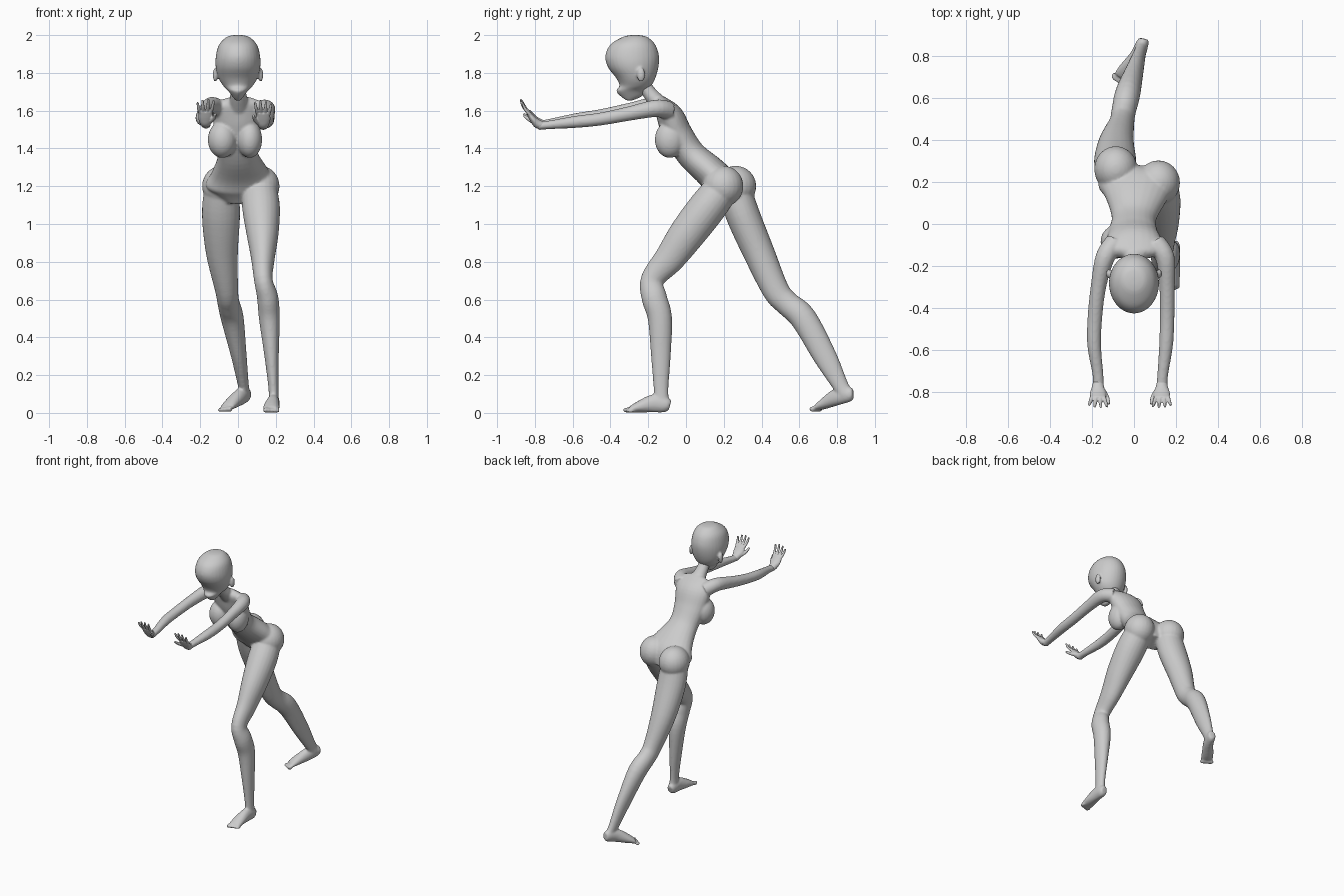
import bpy, bmesh, math
from mathutils import Vector, Matrix

X = Vector((1, 0, 0))


def spline(pts, steps=5):
    # smooth Catmull-Rom pass through the stations
    out = []
    for i in range(len(pts) - 1):
        p = [Vector(pts[max(0, min(len(pts) - 1, i + k))]) for k in (-1, 0, 1, 2)]
        for s in range(steps):
            t = s / steps
            out.append(0.5 * (2 * p[1] + (p[2] - p[0]) * t
                              + (2 * p[0] - 5 * p[1] + 4 * p[2] - p[3]) * t * t
                              + (3 * p[1] - p[0] - 3 * p[2] + p[3]) * t ** 3))
    return out + [Vector(pts[-1])]


def tube(bm, stations, ref=X, flat=False, seg=24):
    # elliptical loft; each station is x, y, z, side radius, depth radius
    st = spline(stations)
    cen = [Vector(s[:3]) for s in st]
    rings = []
    for i, s in enumerate(st):
        t = (cen[min(i + 1, len(st) - 1)] - cen[max(i - 1, 0)]).normalized()
        side = X if flat else (ref - t * ref.dot(t)).normalized()
        deep = Vector((0, 1, 0)) if flat else t.cross(side)
        rings.append([bm.verts.new(cen[i] + side * s[3] * math.cos(a) + deep * s[4] * math.sin(a))
                      for a in (2 * math.pi * k / seg for k in range(seg))])
    for a, b in zip(rings, rings[1:]):
        for k in range(seg):
            bm.faces.new((a[k], a[(k + 1) % seg], b[(k + 1) % seg], b[k]))
    bm.faces.new(rings[0])
    bm.faces.new(rings[-1])


def ball(bm, loc, size):
    bmesh.ops.create_uvsphere(bm, u_segments=24, v_segments=16, radius=1,
                              matrix=Matrix.Translation(loc) @ Matrix.Diagonal((*size, 1)))


def finish(bm, name, voxel, smooth):
    bmesh.ops.recalc_face_normals(bm, faces=bm.faces)
    me = bpy.data.meshes.new(name)
    bm.to_mesh(me)
    bm.free()
    ob = bpy.data.objects.new(name, me)
    bpy.context.collection.objects.link(ob)
    for p in me.polygons:
        p.use_smooth = True
    # fuse the overlapping parts into one skin
    r = ob.modifiers.new("fuse", 'REMESH')
    r.mode = 'VOXEL'
    r.voxel_size = voxel
    r.use_smooth_shade = True
    s = ob.modifiers.new("soften", 'SMOOTH')
    s.factor = 0.5
    s.iterations = smooth
    return ob


# torso, pelvis to shoulders
bm = bmesh.new()
tube(bm, [(.015, .225, 1.125, .10, .06), (.015, .19, 1.205, .185, .09), (.01, .13, 1.275, .15, .085),
          (0, .03, 1.365, .107, .078), (-.005, -.04, 1.47, .118, .078), (0, -.085, 1.57, .132, .072),
          (.005, -.13, 1.635, .125, .045), (.005, -.15, 1.66, .06, .03)])
# neck
tube(bm, [(.005, -.11, 1.60, .06, .05), (.003, -.165, 1.66, .048, .042),
          (0, -.205, 1.71, .04, .037), (0, -.25, 1.78, .042, .04)])
# breasts and buttocks
ball(bm, (-.083, -.085, 1.447), (.077, .08, .097))
ball(bm, (.062, -.085, 1.447), (.066, .08, .097))
ball(bm, (.117, .197, 1.2), (.103, .107, .108))
ball(bm, (-.087, .262, 1.2), (.103, .11, .108))

# forward leg
tube(bm, [(.112, .20, 1.2, .09, .09), (.122, .115, 1.09, .1, .1), (.13, .008, .95, .085, .096),
          (.132, -.085, .82, .063, .081), (.134, -.178, .705, .049, .062), (.157, -.168, .61, .056, .067),
          (.166, -.138, .5, .055, .064), (.178, -.133, .3, .038, .052), (.188, -.132, .12, .026, .039),
          (.19, -.128, .04, .03, .042)])
# trailing leg
tube(bm, [(-.087, .25, 1.2, .09, .09), (-.09, .30, 1.05, .101, .09), (-.085, .385, .85, .085, .083),
          (-.06, .475, .65, .061, .071), (-.05, .535, .58, .058, .066), (-.03, .622, .5, .06, .07),
          (.005, .735, .3, .041, .062), (.028, .815, .15, .029, .043), (.038, .845, .10, .028, .04)])
# feet
tube(bm, [(.19, -.085, .038, .022, .028), (.19, -.11, .044, .031, .042), (.186, -.17, .05, .034, .048),
          (.178, -.24, .034, .042, .033), (.175, -.295, .018, .043, .017)])
tube(bm, [(.047, .885, .10, .022, .028), (.04, .862, .098, .03, .04), (.012, .80, .085, .034, .045),
          (-.035, .735, .05, .04, .03), (-.058, .70, .03, .041, .017)], ref=Vector((.85, -.5, 0)))
# toes
for k in range(5):
    r = .015 - .0012 * k
    ball(bm, (.144 + .017 * k, -.312 + .005 * k, r), (r * .75, .022, r))
    d = -.034 + .017 * k
    ball(bm, (-.07 - .85 * d, .688 + .5 * d, .005 + r), (r * .8, .02, r))

# arms
tube(bm, [(-.09, -.09, 1.60, .05, .05), (-.138, -.16, 1.627, .046, .046), (-.17, -.3, 1.602, .037, .039),
          (-.187, -.45, 1.574, .035, .034), (-.19, -.58, 1.555, .033, .032), (-.172, -.72, 1.534, .026, .023),
          (-.17, -.785, 1.525, .027, .021)])
tube(bm, [(.10, -.09, 1.60, .05, .05), (.148, -.16, 1.612, .046, .046), (.158, -.3, 1.585, .037, .038),
          (.158, -.45, 1.556, .035, .034), (.153, -.58, 1.541, .033, .032), (.137, -.72, 1.525, .026, .023),
          (.133, -.785, 1.518, .027, .021)])
finish(bm, "body", .0075, 4)

# head: horizontal sections from crown to chin, with ears
bm = bmesh.new()
sections = [(2.0, -.29, -.25, .02), (1.99, -.335, -.205, .06), (1.95, -.4, -.163, .1),
            (1.89, -.427, -.143, .117), (1.83, -.413, -.146, .118), (1.77, -.368, -.163, .102),
            (1.73, -.352, -.185, .077), (1.705, -.37, -.21, .052), (1.675, -.345, -.235, .03),
            (1.653, -.315, -.285, .013)]
tube(bm, [(0, (a + b) / 2, z, w, (b - a) / 2) for z, a, b, w in sections], flat=True, seg=32)
for s in (-1, 1):
    ball(bm, (s * .12, -.238, 1.79), (.014, .022, .038))
finish(bm, "head", .007, 4)


# hands, palms pushed forward with thumbs inward
def hand(name, x, z, inward):
    bm = bmesh.new()
    tube(bm, [(x, -.755, z, .024, .02), (x, -.785, z + .01, .031, .024), (x, -.81, z + .035, .039, .018),
              (x, -.835, z + .07, .036, .012)])
    for k, length in enumerate((.92, 1, .95, .78)):
        u = inward * (.028 - .019 * k)
        tip = Vector((u * .6, -.05, .075)) * length
        tube(bm, [(x + u, -.825, z + .058, .0095, .0095),
                  (x + u + tip.x * .6, -.825 + tip.y * .65, z + .058 + tip.z * .5, .0085, .0085),
                  (x + u + tip.x, -.825 + tip.y, z + .058 + tip.z, .006, .006)], seg=12)
    tube(bm, [(x + inward * .015, -.785, z + .01, .014, .014), (x + inward * .042, -.825, z + .03, .011, .011),
              (x + inward * .052, -.86, z + .055, .007, .007)], seg=12)
    finish(bm, name, .004, 2)


hand("left_hand", -.172, 1.528, 1)
hand("right_hand", .133, 1.52, -1)
